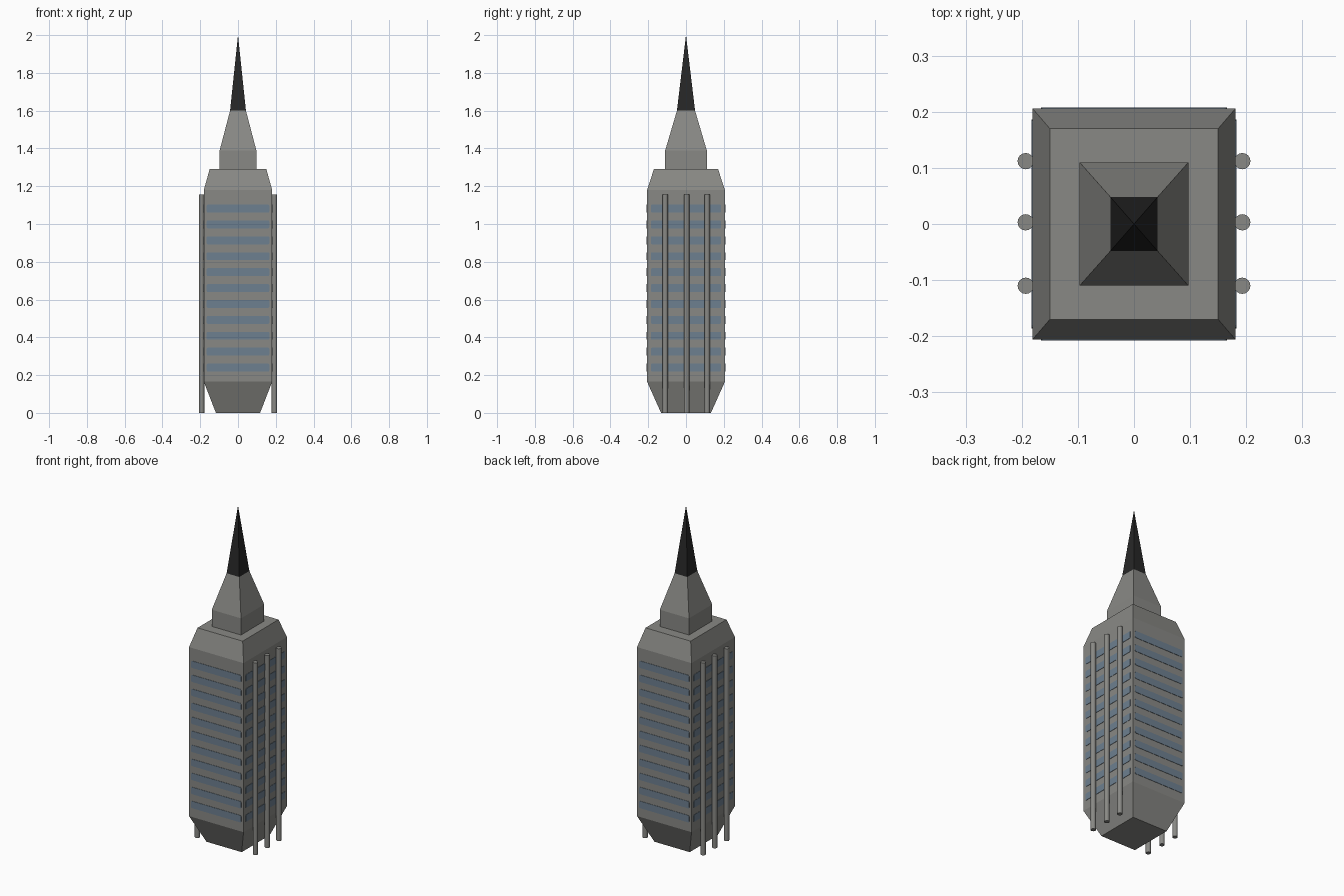
import bpy, bmesh, math
from mathutils import Matrix

if "Cube" in bpy.data.objects:
    bpy.data.objects.remove(bpy.data.objects["Cube"])


def material(name, rgb):
    m = bpy.data.materials.new(name)
    m.diffuse_color = (*rgb, 1)
    m.use_nodes = True
    m.node_tree.nodes["Principled BSDF"].inputs["Base Color"].default_value = m.diffuse_color
    return m


STONE = material("grey stone", (0.25, 0.25, 0.235))
GLASS = material("blue grey glass", (0.155, 0.215, 0.28))
DARK = material("dark metal", (0.02, 0.02, 0.02))


def finish(name, bm, mat):
    bmesh.ops.recalc_face_normals(bm, faces=bm.faces)
    me = bpy.data.meshes.new(name)
    bm.to_mesh(me)
    bm.free()
    me.materials.append(mat)
    ob = bpy.data.objects.new(name, me)
    bpy.context.collection.objects.link(ob)
    return ob


def loft(name, rings, mat):
    """Stack rectangles given as (half x, half y, z) into a closed solid."""
    bm = bmesh.new()
    loops = [[bm.verts.new((sx * x, sy * y, z))
              for sx, sy in ((-1, -1), (1, -1), (1, 1), (-1, 1))]
             for x, y, z in rings]
    for a, b in zip(loops, loops[1:]):
        for i in range(4):
            j = (i + 1) % 4
            bm.faces.new((a[i], a[j], b[j], b[i]))
    bm.faces.new(loops[0])
    bm.faces.new(loops[-1])
    bmesh.ops.remove_doubles(bm, verts=bm.verts, dist=1e-5)
    return finish(name, bm, mat)


# Tower body with tapered foot and chamfered roof, then the upper crown
BX, BY = 0.181, 0.206
loft("tower_body", [(0.117, 0.132, 0), (BX, BY, 0.165),
                    (BX, BY, 1.18), (0.15, 0.17, 1.29)], STONE)
loft("crown", [(0.097, 0.11, 1.285), (0.097, 0.11, 1.39),
               (0.042, 0.048, 1.6)], STONE)

# Pointed spire: base square closing to an apex
bm = bmesh.new()
base = [bm.verts.new((sx * 0.042, sy * 0.048, 1.6))
        for sx, sy in ((-1, -1), (1, -1), (1, 1), (-1, 1))]
tip = bm.verts.new((0, 0, 2))
bm.faces.new(base)
for i in range(4):
    bm.faces.new((base[i], base[(i + 1) % 4], tip))
finish("spire", bm, DARK)


# Rounded window strips, eleven floors on all four sides
def window_band(name, half_width, distance, angle):
    bm = bmesh.new()
    for floor in range(11):
        z = 0.24 + floor * 0.0842
        part = bmesh.new()
        bmesh.ops.create_cube(part, size=1)
        bmesh.ops.scale(part, verts=part.verts,
                        vec=(2 * half_width, 0.008, 0.042))
        corners = [e for e in part.edges
                   if abs(e.verts[0].co.y - e.verts[1].co.y) > 0.004]
        bmesh.ops.bevel(part, geom=corners, offset=0.006, segments=2,
                        profile=0.5, affect='EDGES')
        bmesh.ops.translate(part, verts=part.verts, vec=(0, -distance + 0.002, z))
        tmp = bpy.data.meshes.new("tmp")
        part.to_mesh(tmp)
        part.free()
        bm.from_mesh(tmp)
        bpy.data.meshes.remove(tmp)
    bm.transform(Matrix.Rotation(angle, 4, 'Z'))
    finish(name, bm, GLASS)


for name, hw, d, turn in (("front_windows", 0.166, BY, 0), ("right_windows", 0.186, BX, 1),
                          ("back_windows", 0.166, BY, 2), ("left_windows", 0.186, BX, 3)):
    window_band(name, hw, d, turn * math.pi / 2)

# Three slim round columns on each side
for side, sx in (("left", -1), ("right", 1)):
    for y in (-0.11, 0.003, 0.112):
        bm = bmesh.new()
        bmesh.ops.create_cone(bm, cap_ends=True, segments=16, radius1=0.0145,
                              radius2=0.0145, depth=1.155,
                              matrix=Matrix.Translation((sx * 0.193, y, 0.5775)))
        for f in bm.faces:
            f.smooth = abs(f.normal.z) < 0.5
        ob = finish(side + "_column", bm, STONE)
        for e in ob.data.edges:
            a, b = (ob.data.vertices[i].co.z for i in e.vertices)
            e.use_edge_sharp = abs(a - b) < 0.01
